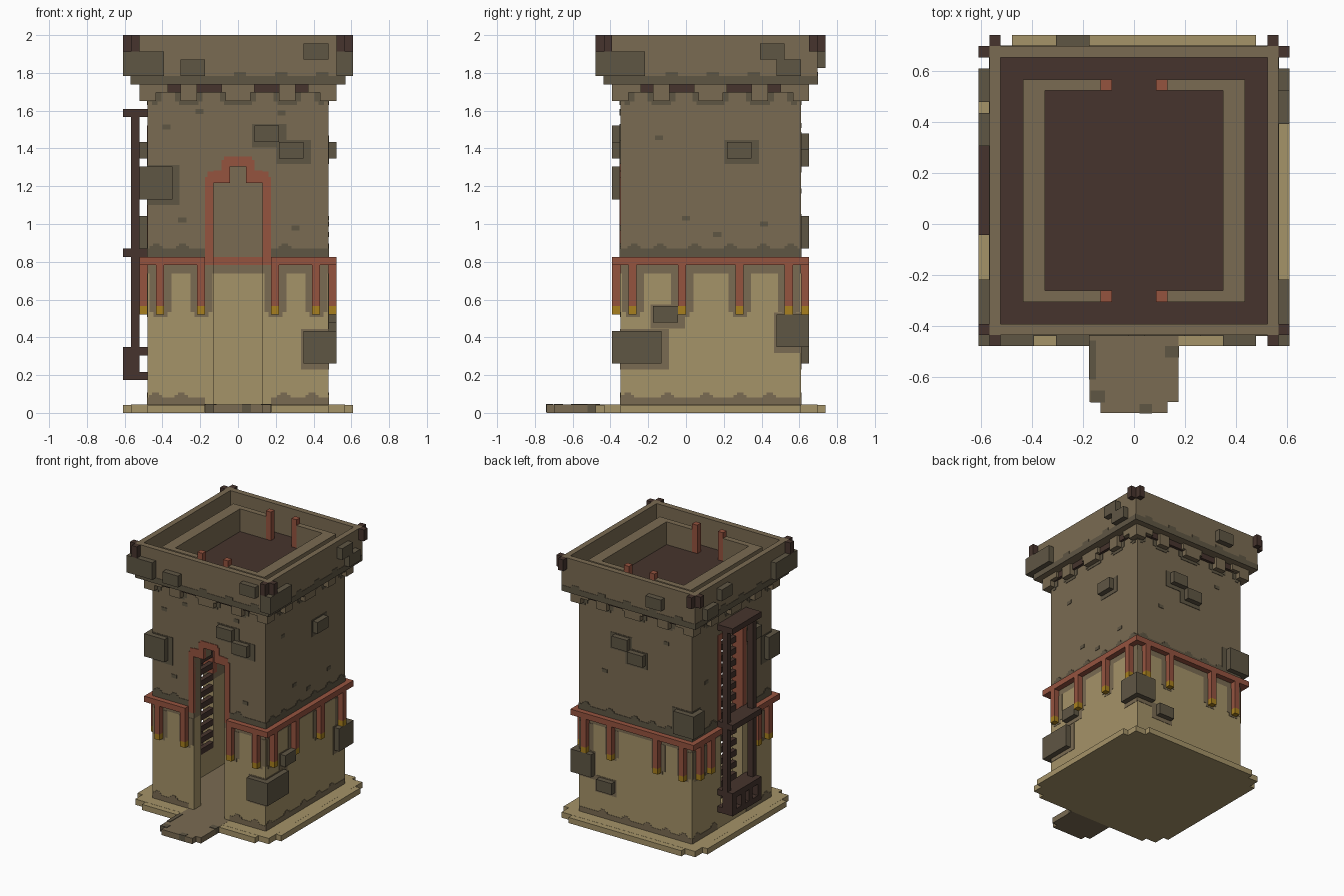
import bpy, bmesh, random
from mathutils import Vector

cube = bpy.data.objects.get("Cube")
if cube:
    bpy.data.objects.remove(cube, do_unlink=True)
random.seed(4)
U = 2 / 46                      # one block


def material(name, rgb):
    lin = [((c / 255 + 0.055) / 1.055) ** 2.4 for c in rgb] + [1]
    m = bpy.data.materials.new(name)
    m.use_nodes = True
    m.diffuse_color = lin
    m.node_tree.nodes["Principled BSDF"].inputs["Base Color"].default_value = lin
    return m


SAND = material("sand", (165, 147, 104))
BROWN = material("brown plaster", (122, 107, 82))
STONE = material("dark stone", (95, 86, 68))
RED = material("red wood", (149, 83, 63))
OCHRE = material("ochre", (168, 128, 30))
WOOD = material("dark wood", (70, 52, 45))

parts = {}


def box(part, mat, x0, x1, y0, y1, z0, z1):
    """Adds a block, measured in block units, to a named part."""
    bm, _ = parts.setdefault(part, (bmesh.new(), mat))
    verts = bmesh.ops.create_cube(bm, size=1)["verts"]
    for v in verts:
        v.co = Vector((x0 + (v.co.x + .5) * (x1 - x0), y0 + (v.co.y + .5) * (y1 - y0),
                       z0 + (v.co.z + .5) * (z1 - z0))) * U


# wall planes: axis across, plane position, outward sign, span along the wall
WALLS = {"front": ("y", -8, -1, -11, 11), "back": ("y", 14, 1, -11, 11),
         "right": ("x", 11, 1, -8, 14), "left": ("x", -11, -1, -8, 14)}


def slab(part, mat, wall, a0, a1, z0, z1, d0, d1):
    """Block on a wall: a along it, d outward from it."""
    axis, p, s, _, _ = WALLS[wall]
    lo, hi = sorted((p + s * d0, p + s * d1))
    if axis == "y":
        box(part, mat, a0, a1, lo, hi, z0, z1)
    else:
        box(part, mat, lo, hi, a0, a1, z0, z1)


def masonry(part, x0, x1, y0, y1, z0, z1):
    """Wall piece, sand below and brown above."""
    if z0 < 17:
        box("lower_" + part, SAND, x0, x1, y0, y1, z0, min(z1, 17))
    if z1 > 17:
        box("upper_" + part, BROWN, x0, x1, y0, y1, max(z0, 17), z1)


# stepped base, doorstep and inside floor
box("base", SAND, -13, 13, -10, 16, 0, 1)
box("base_side_step", SAND, -14, 14, -8, 14, 0, .99)
box("base_end_step", SAND, -11, 11, -11, 17, 0, .98)
box("doorstep", BROWN, -4, 4, -16, -8, 0.01, 1.02)
box("doorstep", BROWN, -3, 3, -17, -16, 0.01, 1.02)
box("inside_floor", BROWN, -9, 9, -8, 12, .5, 1.02)
for x0, x1, y0, y1 in [(-4.05, -3.4, -14, -10.5), (2.8, 4.05, -12, -11),
                       (.5, 1.6, -17.05, -16.2), (-3.9, -2.6, -16.05, -15)]:
    box("doorstep_patches", STONE, x0, x1, y0, y1, .1, 1.1)

# hollow shaft with front doorway and tall side opening
masonry("back_wall", -11, 11, 12, 14, 1, 40)
masonry("right_wall", 9, 11, -6, 12, 1, 40)
for x0, x1, z0, z1 in [(-11, -3, 1, 40), (3, 11, 1, 40), (-3, 3, 30, 40),
                       (-3, -1, 28, 30), (1, 3, 28, 30)]:
    masonry("front_wall", x0, x1, -8, -6, z0, z1)
for y0, y1, z0, z1 in [(-6, 0, 1, 40), (6, 12, 1, 40), (0, 6, 1, 5), (0, 6, 34, 40)]:
    masonry("left_wall", -11, -9, y0, y1, z0, z1)
box("inner_band", RED, -9, 9, 11.9, 12, 18, 19)

# red frame around the doorway
for s in (-1, 1):
    for a0, a1, z0, z1 in [(3, 4, 18, 28.7), (2, 3, 28, 29.5), (3, 3.7, 28.7, 29.4),
                           (1, 2, 28, 30.8), (0, 1, 30, 31.2), (1, 1.7, 30.8, 31.2)]:
        lo, hi = sorted((s * a0, s * a1))
        slab("door_frame", RED, "front", lo, hi, z0, z1, -.5, .1)
# red frame and slats of the side opening
for a0, a1 in [(-1, .06), (5.94, 7)]:
    slab("side_frame", RED, "left", a0, a1, 18, 35, -2.02, .1)
slab("side_frame", RED, "left", 0, 6, 33.94, 35, -2.02, .1)
for z in range(5, 34, 2):
    slab("side_slats", WOOD, "left", 0, 6, z, z + 1, -2, -1.2)

# dark wooden scaffold on the left side
for z in (4, 7, 19, 36):
    box("scaffold_shelves", WOOD, -14, -11, -1, 7, z, z + 1)
for y in (-1, 6):
    box("scaffold_posts", WOOD, -13, -12, y, y + 1, 5, 36)
for y in (-1, 1.5, 3.5, 6):
    box("scaffold_crate", WOOD, -14, -13, y, y + 1, 5, 7)
box("scaffold_crate", WOOD, -12.8, -12, 0, 6, 5, 7)

# red band with hanging posts and ochre tips
BAND = {"front": [(-12, -4), (4, 12)], "back": [(-12, 12)],
        "right": [(-8, 14)], "left": [(-8, -1), (7, 14)]}
POSTS = {"front": (-10, -5, 4, 9), "back": (-10, -5, 4, 9),
         "right": (-7, -1, 6, 12), "left": (-7, -4, 9, 12)}
for w, runs in BAND.items():
    lo, hi = WALLS[w][3:]
    for a0, a1 in runs:
        slab("red_band", RED, w, a0, a1, 18, 19, 0, 1)
        b0, b1 = max(a0, lo), min(a1, hi)
        # weathered strips with ragged edges
        slab("stain_above_band", STONE, w, b0, b1, 19, 20, 0, .08)
        slab("stain_at_ground", BROWN, w, b0, b1, 1, 1.9, 0, .06)
        for part, mat, z, d in [("stain_above_band", STONE, 20, .08),
                                ("stain_at_ground", BROWN, 1.9, .06)]:
            a = b0 + random.uniform(0, 1)
            while a < b1 - 2:
                slab(part, mat, w, a, a + 1.6, z, z + .3, 0, d)
                slab(part, mat, w, a + .4, a + 1.2, z + .3, z + .6, 0, d)
                a += random.uniform(3, 5)
    for a in POSTS[w]:
        slab("hanging_posts", RED, w, a, a + 1, 13, 18, 0, 1)
        slab("post_tips", OCHRE, w, a, a + 1, 12, 13, 0, 1)
        s0, s1 = max(a - .8, lo), min(a + 1.9, hi)
        slab("post_stains", BROWN, w, s0, s1, 12.3, 17, 0, .06)
        slab("post_stains", BROWN, w, s0 + .5, s1 - .5, 11.7, 12.3, 0, .06)

# corbels under the parapet
for w, (_, p, s, lo, hi) in WALLS.items():
    mid = (lo + hi) / 2
    trim = 0 if w in ("front", "back") else 1      # corners belong to front and back
    slab("corbel_course", WOOD, w, lo, hi, 39, 40, 0, .5)
    for a0, a1 in [(-12, -8.5), (-7, -5), (-2, 2), (5, 7), (8.5, 12)]:
        a0, a1 = max(a0, trim - 12), min(a1, 12 - trim)
        slab("corbels", BROWN, w, mid + a0, mid + a1, 39, 40, 0, 1)
    for a0, a1 in [(-12, -10), (-7, -5), (-1.5, 1.5), (5, 7), (10, 12)]:
        a0, a1 = max(a0, trim - 12), min(a1, 12 - trim)
        slab("corbels", BROWN, w, mid + a0, mid + a1, 38, 39, 0, 1)
        a0, a1 = max(a0 - .7, -11), min(a1 + .7, 11)
        slab("corbel_stains", STONE, w, mid + a0, mid + a1, 37.9, 39, 0, .08)
        slab("corbel_stains", STONE, w, mid + a0 + .5, mid + a1 - .5, 37.5, 37.9, 0, .08)

# parapet, roof floor and low inner wall with doorway posts
box("roof_floor", WOOD, -12, 12, -9, 15, 40.01, 41)
box("parapet_underside", BROWN, -13, 13, -10, 16, 40, 40.5)
for y in (-10, 15):
    box("parapet", BROWN, -13, 13, y, y + 1, 40, 46)
for x in (-13, 12):
    box("parapet", BROWN, x, x + 1, -9, 15, 40, 46)
for s in (-1, 1):
    x0, x1 = sorted((8 * s, 10 * s))
    box("roof_inner_wall", BROWN, x0, x1, -7, 13, 41, 45)
    for y in (-7, 12):
        x0, x1 = sorted((3 * s, 8 * s))
        box("roof_inner_wall", BROWN, x0, x1, y, y + 1, 41, 45)
        x0, x1 = sorted((2 * s, 3 * s))
        box("roof_door_posts", RED, x0, x1, y, y + 1, 41, 46)
    # dark corner blocks
    for y0, y1 in [(16, 15), (-11, -10)]:
        x0, x1 = sorted((12 * s, 13 * s))
        box("parapet_corner_blocks", WOOD, x0, x1, y0, y0 + 1, 44, 46)
        x0, x1 = sorted((13 * s, 14 * s))
        box("parapet_corner_blocks", WOOD, x0, x1, y1, y1 + 1, 44, 46)
for w, (_, p, s, lo, hi) in WALLS.items():
    slab("parapet_stain", STONE, w, lo - 2, hi + 2, 40, 41, 2, 2.06)
    for a in range(lo, hi - 1, 5):
        slab("parapet_stain", STONE, w, a + .5, a + 2, 41, 41.5, 2, 2.06)

# stones on the parapet
for b in [(-14, -9, -11, -5, 41, 44), (-7, -4, -11, -10, 41, 43), (8, 11, -11, -10, 43, 45),
          (12, 14, -11, -5, 41, 44), (13, 14, 9, 12, 43, 45), (13, 14, 11, 14, 41, 43),
          (-7, -4, 16, 17, 42, 44), (-14, -13, 11, 14, 41, 43), (-14, -13, 7, 10, 43, 45)]:
    x0, x1, y0, y1, z0, z1 = b
    # corner stones become two thin blocks so the roof walk stays clear
    if x1 - x0 > 1 and y1 - y0 > 1:
        box("parapet_stones", STONE, x0, x1, -11, -9.5, z0, z1)
        xa, xb = (-14, -12.5) if x0 < 0 else (12.5, 14)
        box("parapet_stones", STONE, xa, xb, y0, y1, z0, z1)
    else:
        box("parapet_stones", STONE, *b)

# stones on the shaft, each with a stain around it
for x0, x1, y0, y1, z0, z1 in [
        (-12, -8, -9, -6, 26, 30), (2, 5, -9, -8, 33, 35), (5, 8, -9, -8, 31, 33),
        (8, 12, -9, -3, 6, 10), (11, 12, -4, -1, 11, 13), (11, 12, 5, 8, 31, 33),
        (8, 12, 11, 15, 8, 12), (4, 7, 14, 15, 6, 8), (1, 4, 14, 15, 32, 34),
        (-2, 1, 14, 15, 30, 32), (-12, -8, 12, 15, 20, 24), (-12, -11, -4, -1, 31, 33)]:
    box("wall_stones", STONE, x0, x1, y0, y1, z0, z1)
    part, mat, d = (("sand_stains", BROWN, .06) if z0 < 17 else ("plaster_stains", STONE, .08))
    for w, hit, a0, a1 in [("front", y0 < -8, x0, x1), ("back", y1 > 14, x0, x1),
                           ("right", x1 > 11, y0, y1), ("left", x0 < -11, y0, y1)]:
        if hit:
            lo, hi = WALLS[w][3:]
            slab(part, mat, w, max(a0 - .3, lo), min(a1 + .9, hi), z0 - .7, z1 + .2, 0, d)

# small worn specks
for w, a, z in [("front", -8.7, 34.8), ("front", -4.7, 36.7), ("front", 5.3, 36.5),
                ("front", -6.8, 23.5), ("front", 7, 22.5), ("right", -3.3, 33.5),
                ("right", 0, 23.7), ("right", 3.8, 21.7), ("right", 9.5, 23),
                ("back", 6, 27), ("back", -6, 35), ("left", 10, 28)]:
    slab("specks", STONE, w, a - .5, a + .5, z - .3, z + .3, 0, .08)

# turn the parts into objects
for name, (bm, mat) in parts.items():
    mesh = bpy.data.meshes.new(name)
    bm.to_mesh(mesh)
    bm.free()
    mesh.materials.append(mat)
    bpy.context.collection.objects.link(bpy.data.objects.new(name, mesh))
